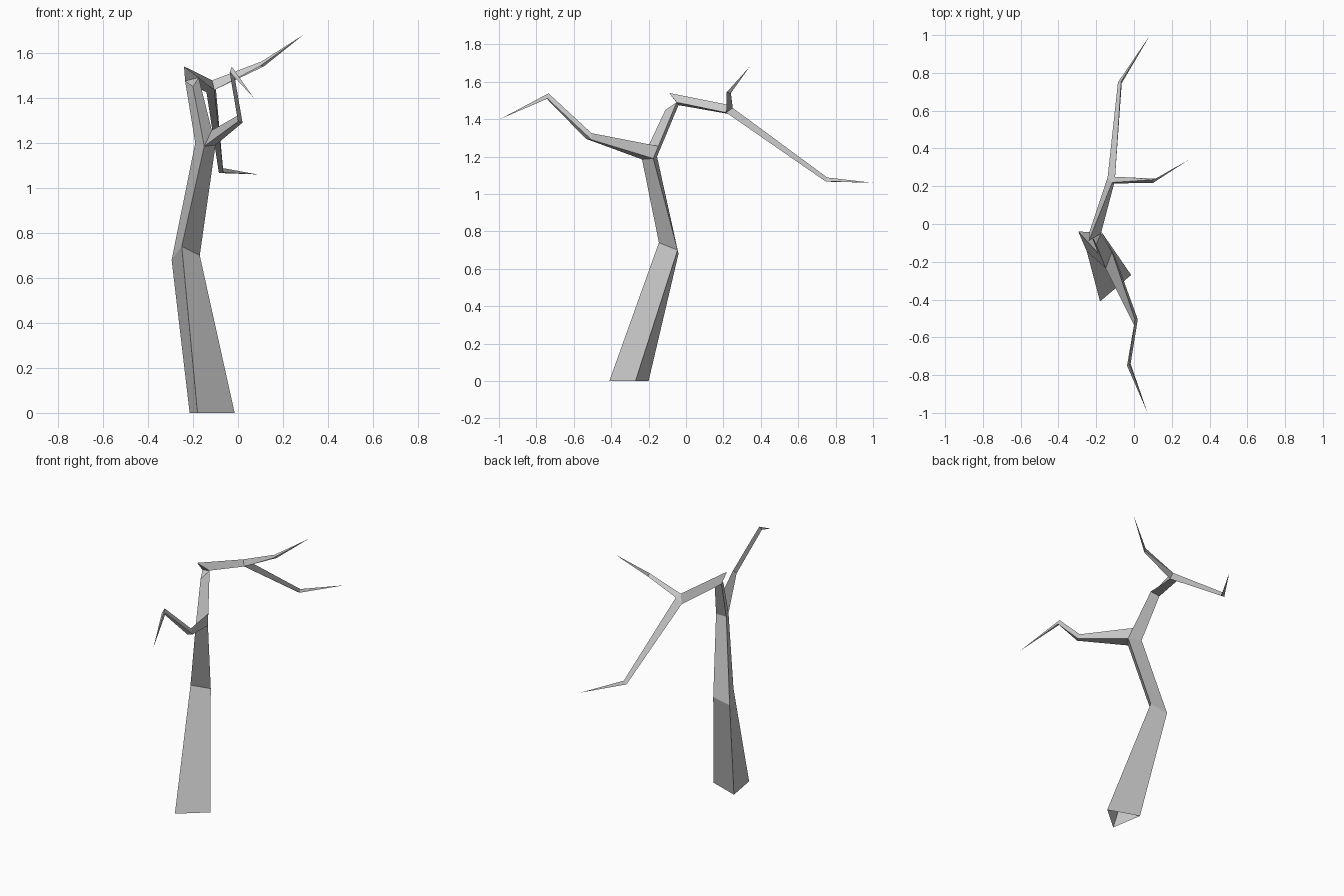
import bpy
import bmesh
from mathutils import Vector

if "Cube" in bpy.data.objects:
    bpy.data.objects.remove(bpy.data.objects["Cube"], do_unlink=True)

bark = bpy.data.materials.new("grey bark")
bark.use_nodes = True
grey = (0.6, 0.6, 0.6, 1)
bark.diffuse_color = grey
bark.node_tree.nodes["Principled BSDF"].inputs["Base Color"].default_value = grey


def limb(name, rings, tip=None, cap_start=False, cap_end=False):
    """Skin three-sided rings into one limb, closing on a tip if given."""
    bm = bmesh.new()
    loops = [[bm.verts.new(p) for p in ring] for ring in rings]
    for low, high in zip(loops, loops[1:]):
        for i in range(3):
            j = (i + 1) % 3
            bm.faces.new((low[i], low[j], high[j], high[i]))
    if tip:
        point = bm.verts.new(tip)
        for i in range(3):
            bm.faces.new((loops[-1][i], loops[-1][(i + 1) % 3], point))
    if cap_end:
        bm.faces.new(loops[-1])
    if cap_start:
        bm.faces.new(loops[0][::-1])
    bmesh.ops.recalc_face_normals(bm, faces=bm.faces)
    mesh = bpy.data.meshes.new(name)
    bm.to_mesh(mesh)
    bm.free()
    mesh.materials.append(bark)
    obj = bpy.data.objects.new(name, mesh)
    bpy.context.collection.objects.link(obj)


# Shared corners where limbs meet
elbow_front = Vector((-0.15, -0.235, 1.185))
elbow_left = Vector((-0.10, -0.175, 1.19))
elbow_back = Vector((-0.19, -0.155, 1.2))
crown_left = Vector((-0.175, -0.05, 1.49))
crown_back = Vector((-0.235, -0.04, 1.475))
elbow_top = elbow_left.lerp(crown_left, 0.22)
fork_top = Vector((-0.115, 0.22, 1.478))
fork_front = Vector((-0.105, 0.215, 1.435))
fork_right = Vector((-0.14, 0.245, 1.425))
fork_back = Vector((-0.10, 0.25, 1.46))

# Trunk, open at the foot
limb("trunk", [
    [(-0.18, -0.41, 0), (-0.015, -0.27, 0), (-0.215, -0.2, 0)],
    [(-0.25, -0.145, 0.74), (-0.17, -0.045, 0.70), (-0.295, -0.04, 0.68)],
    [elbow_front, elbow_left, elbow_back],
    [(-0.2, -0.11, 1.45), crown_left, crown_back],
], cap_end=True)

# Front branch
limb("front_branch", [
    [elbow_front, elbow_left, elbow_top],
    [(0, -0.535, 1.295), (0.02, -0.505, 1.29), (0.005, -0.505, 1.325)],
    [(-0.037, -0.75, 1.515), (-0.018, -0.74, 1.51), (-0.027, -0.735, 1.538)],
], tip=(0.07, -0.995, 1.40))

# Bough bending back from the crown
limb("crown_bough", [
    [(-0.24, -0.09, 1.54), crown_left, crown_back],
    [fork_top, fork_front, fork_right],
], cap_start=True)

# Side branch
limb("side_branch", [
    [fork_top, fork_front, fork_back],
    [(0.105, 0.235, 1.562), (0.10, 0.217, 1.543), (0.115, 0.24, 1.54)],
], tip=(0.29, 0.34, 1.68))

# Back branch
limb("back_branch", [
    [fork_back, fork_front, fork_right],
    [(-0.068, 0.755, 1.088), (-0.065, 0.745, 1.068), (-0.085, 0.75, 1.066)],
], tip=(0.085, 1.0, 1.06))

# Small web closing the fork
limb("fork_web", [[fork_top, fork_right, fork_back]], cap_end=True)
